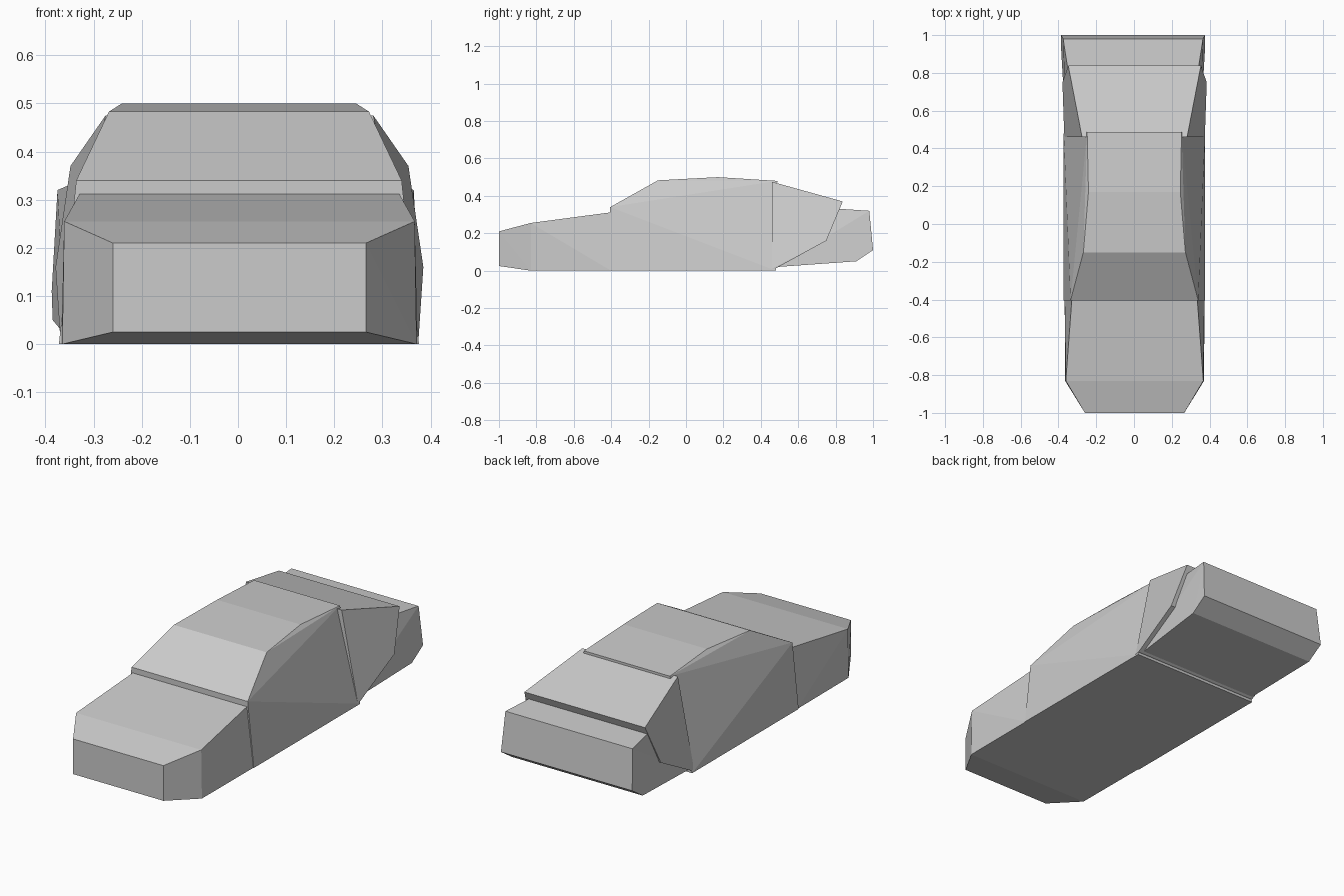
import bpy
import bmesh


def hull_part(name, half_points, shift=0.0):
    """Flat-faced convex body from mirrored (half width, y, z) points."""
    bm = bmesh.new()
    for x, y, z in half_points:
        for side in (-1, 1):
            bm.verts.new((side * x + shift, y, z))
    bmesh.ops.convex_hull(bm, input=bm.verts[:])
    loose = [v for v in bm.verts if not v.link_faces]
    bmesh.ops.delete(bm, geom=loose, context='VERTS')
    bmesh.ops.recalc_face_normals(bm, faces=bm.faces[:])
    mesh = bpy.data.meshes.new(name)
    bm.to_mesh(mesh)
    bm.free()
    obj = bpy.data.objects.new(name, mesh)
    bpy.context.collection.objects.link(obj)
    return obj


# Hood with chamfered nose
hull_part("hood", [
    (0.263, -1.0, 0.025), (0.263, -1.0, 0.21),
    (0.368, -0.83, 0.0), (0.364, -0.83, 0.255),
    (0.37, -0.40, 0.0), (0.332, -0.40, 0.312),
], 0.003)

# Cabin with arched roof
hull_part("cabin", [
    (0.374, -0.405, 0.0), (0.338, -0.405, 0.34),
    (0.270, -0.15, 0.483), (0.243, 0.17, 0.50), (0.250, 0.488, 0.48),
    (0.374, 0.48, 0.0),
], 0.002)

# Sloping rear quarter
hull_part("rear_quarter", [
    (0.278, 0.46, 0.475), (0.372, 0.46, 0.01), (0.372, 0.485, 0.015),
    (0.382, 0.75, 0.16), (0.351, 0.838, 0.37),
], 0.003)

# Trunk and rear bumper
hull_part("trunk", [
    (0.355, 0.49, 0.02), (0.342, 0.80, 0.332),
    (0.370, 0.98, 0.32), (0.382, 1.0, 0.11), (0.380, 0.91, 0.05),
], -0.005)
